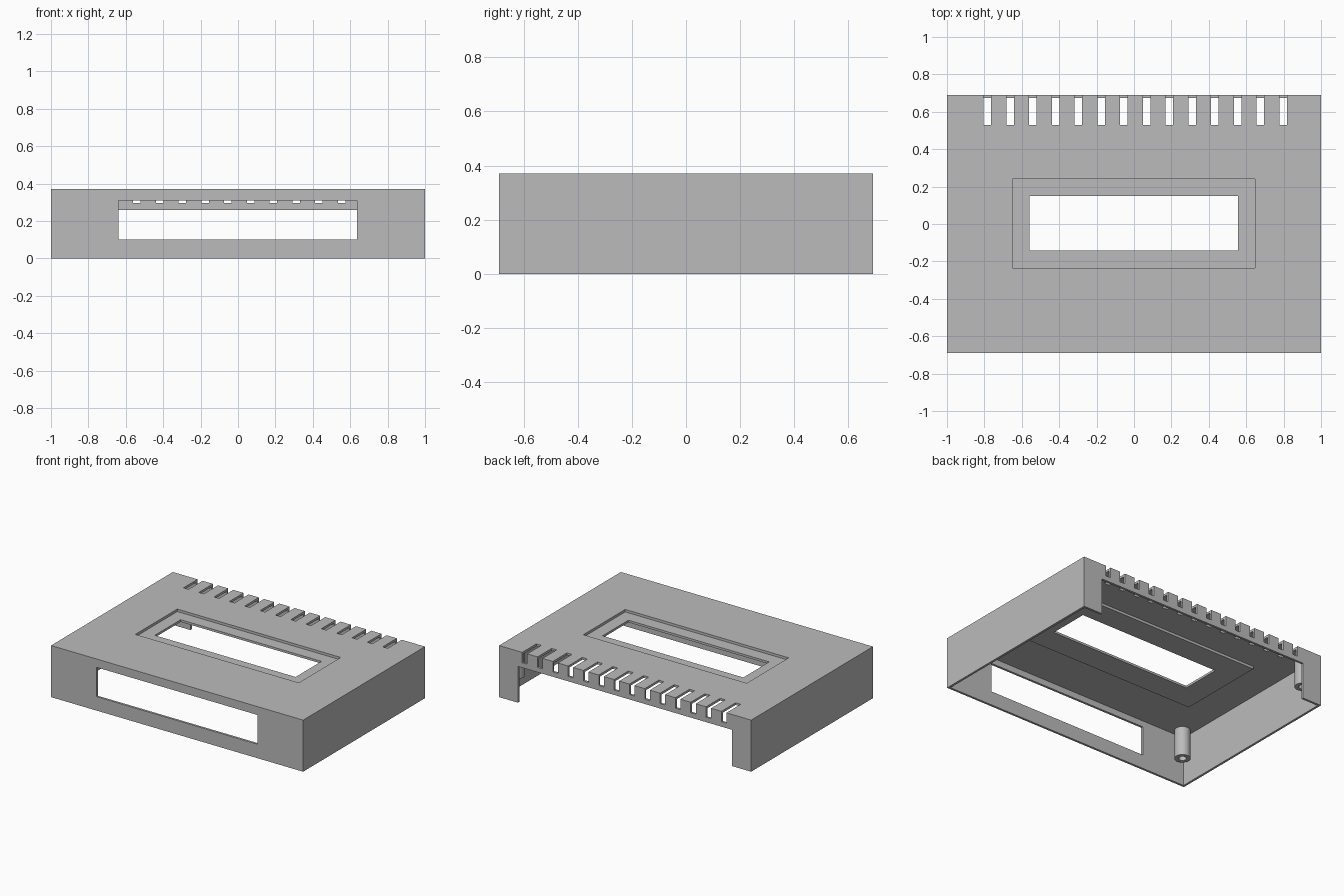
import bpy

old = bpy.data.objects.get("Cube")
if old:
    bpy.data.objects.remove(old, do_unlink=True)

grey = bpy.data.materials.new("plain_grey")
grey.use_nodes = True
colour = (0.5, 0.5, 0.5, 1)
grey.diffuse_color = colour
grey.node_tree.nodes["Principled BSDF"].inputs["Base Color"].default_value = colour


def box(name, x0, x1, y0, y1, z0, z1):
    bpy.ops.mesh.primitive_cube_add(
        size=1, location=((x0 + x1) / 2, (y0 + y1) / 2, (z0 + z1) / 2))
    ob = bpy.context.object
    ob.name = name
    ob.scale = (x1 - x0, y1 - y0, z1 - z0)
    bpy.ops.object.transform_apply(location=False, rotation=False)
    ob.data.materials.append(grey)
    return ob


def cylinder(name, x, y, r, z0, z1):
    bpy.ops.mesh.primitive_cylinder_add(
        vertices=32, radius=r, depth=z1 - z0, location=(x, y, (z0 + z1) / 2))
    ob = bpy.context.object
    ob.name = name
    ob.data.materials.append(grey)
    return ob


def combine(target, tool, operation="DIFFERENCE"):
    mod = target.modifiers.new("shape", "BOOLEAN")
    mod.operation = operation
    mod.solver = "EXACT"
    mod.object = tool
    bpy.ops.object.select_all(action="DESELECT")
    bpy.context.view_layer.objects.active = target
    target.select_set(True)
    bpy.ops.object.modifier_apply(modifier=mod.name)
    bpy.data.objects.remove(tool, do_unlink=True)


W, D, H, T = 1.0, 0.69, 0.37, 0.016
ceiling = H - T

# Thin open-bottomed shell
shell = box("case_shell", -W, W, -D, D, 0, H)
combine(shell, box("cavity", T - W, W - T, T - D, D - T, -0.1, ceiling))

# Thickened frame beneath the display opening
combine(shell, box("frame", -0.735, 0.735, -0.325, 0.325, 0.336, 0.362), "UNION")

# Display recess and opening
combine(shell, box("recess", -0.65, 0.647, -0.235, 0.24, 0.352, 0.5))
combine(shell, box("display", -0.56, 0.557, -0.143, 0.15, 0.2, 0.5))

# Front window and open back
combine(shell, box("front_window", -0.64, 0.637, -D - 0.1, -D + 0.1, 0.1, 0.31))
combine(shell, box("back_opening", -0.85, 0.85, D - 0.1, D + 0.1, -0.1, 0.26))

# Row of vent slots wrapping over the back edge
for i in range(14):
    x = -0.784 + i * 0.1216
    combine(shell, box("slot", x - 0.02, x + 0.02, 0.53, D + 0.1, 0.295, 0.5))

# Hollow screw posts in the corners
for side, sx in (("right", -1), ("left", 1)):
    for end, sy in (("front", -1), ("back", 1)):
        x, y = sx * 0.916, sy * 0.604
        post = cylinder(f"screw_post_{end}_{side}", x, y, 0.052, 0.145, 0.36)
        combine(post, cylinder("bore", x, y, 0.025, 0.1, 0.33))
        bpy.ops.object.shade_smooth_by_angle()
